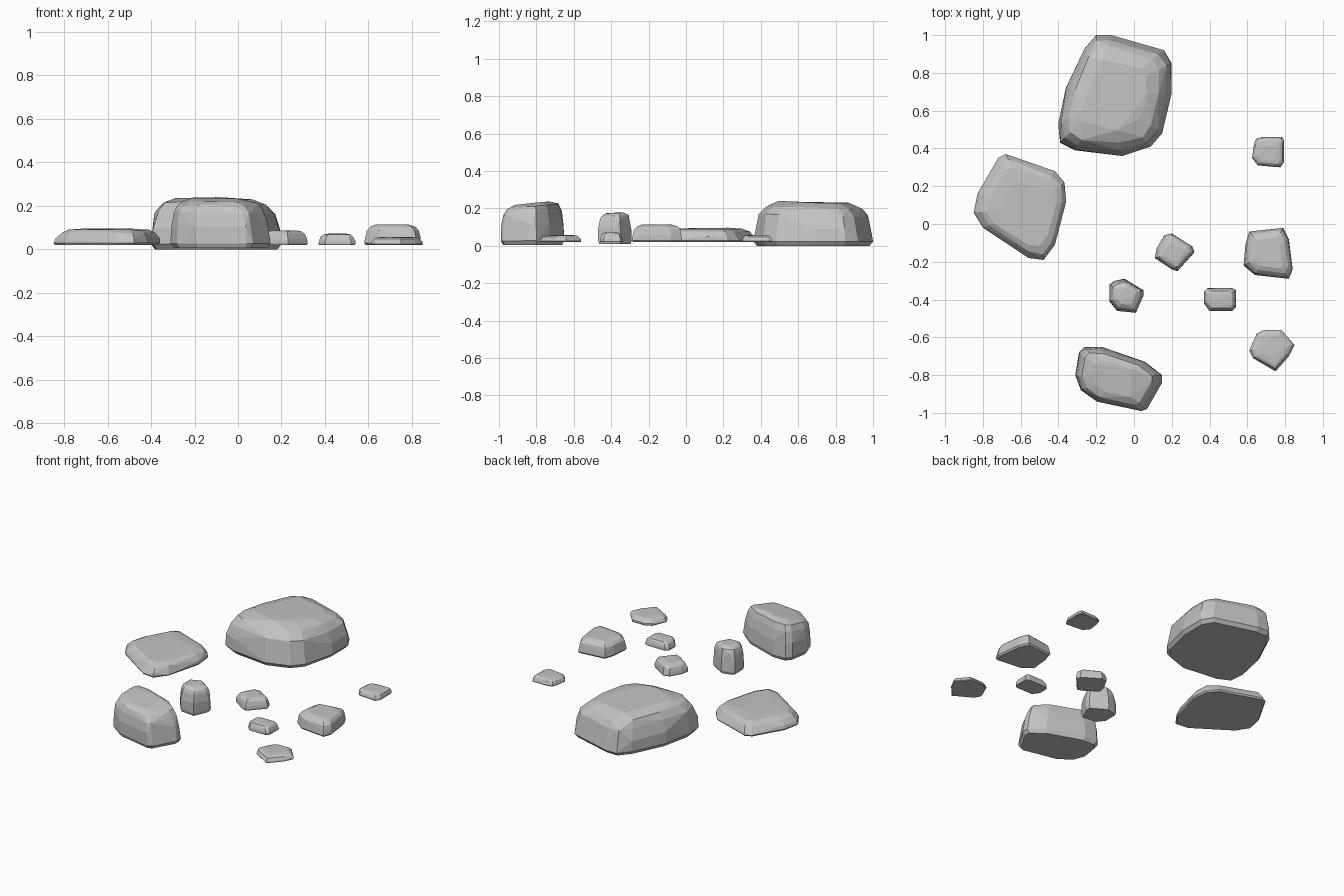
import bpy
import bmesh
import random
from mathutils import Vector

default_cube = bpy.data.objects.get("Cube")
if default_cube:
    bpy.data.objects.remove(default_cube, do_unlink=True)

rng = random.Random(4)

# Single grey stone colour
grey = bpy.data.materials.new("stone_grey")
grey.use_nodes = True
stone_colour = (0.55, 0.55, 0.55, 1)
grey.diffuse_color = stone_colour
grey.node_tree.nodes["Principled BSDF"].inputs["Base Color"].default_value = stone_colour

# Side profiles as (height fraction, outline scale)
ROUNDED = [(0, 0.94), (0.1, 1), (0.42, 0.97), (0.72, 0.91), (0.9, 0.8), (1, 0.58)]
BOXY = [(0, 0.93), (0.1, 1), (0.5, 0.98), (0.78, 0.9), (0.93, 0.79), (1, 0.55)]
FLAT = [(0, 0.97), (0.12, 1), (0.4, 0.97), (0.75, 0.88), (0.93, 0.75), (1, 0.5)]


def stone(name, centre, outline, bottom, top, profile, lean=(0, 0), tilt=(0, 0)):
    """Wrap a faceted hull around scaled copies of an outline in hundredths."""
    plan = [Vector(pair) / 100 for pair in zip(outline[::2], outline[1::2])]
    height = top - bottom
    bm = bmesh.new()
    for level, scale in profile:
        for p in plan:
            # Chipped irregularity on the upper rings only
            chip = rng.uniform(-0.025, 0.025) if level > 0.3 else 0
            q = p * (scale + chip) + Vector(lean) * level
            slope = q.dot(Vector(tilt)) * level
            wobble = rng.uniform(-0.04, 0) * height if level > 0.3 else 0
            bm.verts.new((centre[0] + q.x, centre[1] + q.y,
                          bottom + height * level + slope + wobble))
    hull = bmesh.ops.convex_hull(bm, input=bm.verts[:])
    unused = {v for v in hull["geom_interior"] + hull["geom_unused"]
              if isinstance(v, bmesh.types.BMVert)}
    bmesh.ops.delete(bm, geom=list(unused), context="VERTS")
    # Merge nearly coplanar triangles into broad facets
    bmesh.ops.dissolve_limit(bm, angle_limit=0.07, verts=bm.verts[:], edges=bm.edges[:])
    bmesh.ops.recalc_face_normals(bm, faces=bm.faces[:])
    mesh = bpy.data.meshes.new(name)
    bm.to_mesh(mesh)
    bm.free()
    mesh.materials.append(grey)
    obj = bpy.data.objects.new(name, mesh)
    bpy.context.collection.objects.link(obj)
    return obj


# Large boulders
stone("back_boulder", (-0.1, 0.68),
      [-10, 32, -2, 32, 26, 24, 30, 17, 30, 1, 25, -20, 19, -27, 4, -32,
       -21, -29, -29, -25, -30, -15, -26, 4, -16, 25],
      0, 0.235, ROUNDED, lean=(-0.01, 0), tilt=(-0.02, -0.03))
stone("front_boulder", (-0.08, -0.82),
      [-18, 17, -9, 17, 14, 9, 23, 2, 23, -2, 15, -16, 12, -17,
       -11, -12, -20, -6, -23, 2, -21, 14],
      0.005, 0.23, BOXY, lean=(-0.01, 0), tilt=(0, 0.1))
stone("left_slab", (-0.6, 0.09),
      [-8, 28, 18, 19, 23, 13, 24, 3, 18, -20, 12, -28, 4, -27,
       -20, -11, -25, -3, -23, 7, -12, 26],
      0.02, 0.097, FLAT, lean=(0.01, 0))

# Medium stones
stone("upright_stone", (-0.04, -0.38),
      [-6, 8, -1, 9, 9, 3, 9, 0, 5, -9, -5, -8, -9, -3, -9, 6],
      0.01, 0.177, BOXY)
stone("right_stone", (0.71, -0.15),
      [-10, 11, 8, 13, 11, 7, 13, -9, 11, -14, -7, -12, -13, -7, -12, 4],
      0.02, 0.115, ROUNDED)
stone("middle_stone", (0.21, -0.15),
      [-1, 10, 10, 3, 11, 0, 2, -10, -1, -9, -10, -3, -9, 2, -5, 9],
      0.02, 0.088, FLAT)

# Low pebbles
stone("centre_pebble", (0.46, -0.4),
      [-7, 6, 6, 6, 8, 5, 8, -4, 6, -6, -6, -6, -9, -2, -9, 4],
      0.02, 0.072, FLAT)
stone("front_right_pebble", (0.73, -0.66),
      [-4, 10, 5, 10, 12, 2, 9, -4, 2, -12, -10, -5, -12, -1, -8, 8],
      0.02, 0.058, FLAT)
stone("back_right_pebble", (0.715, 0.38),
      [-7, 7, -4, 8, 7, 8, 8, 6, 8, -5, 6, -8, -6, -7, -9, -3, -8, 4],
      0.02, 0.058, FLAT)
